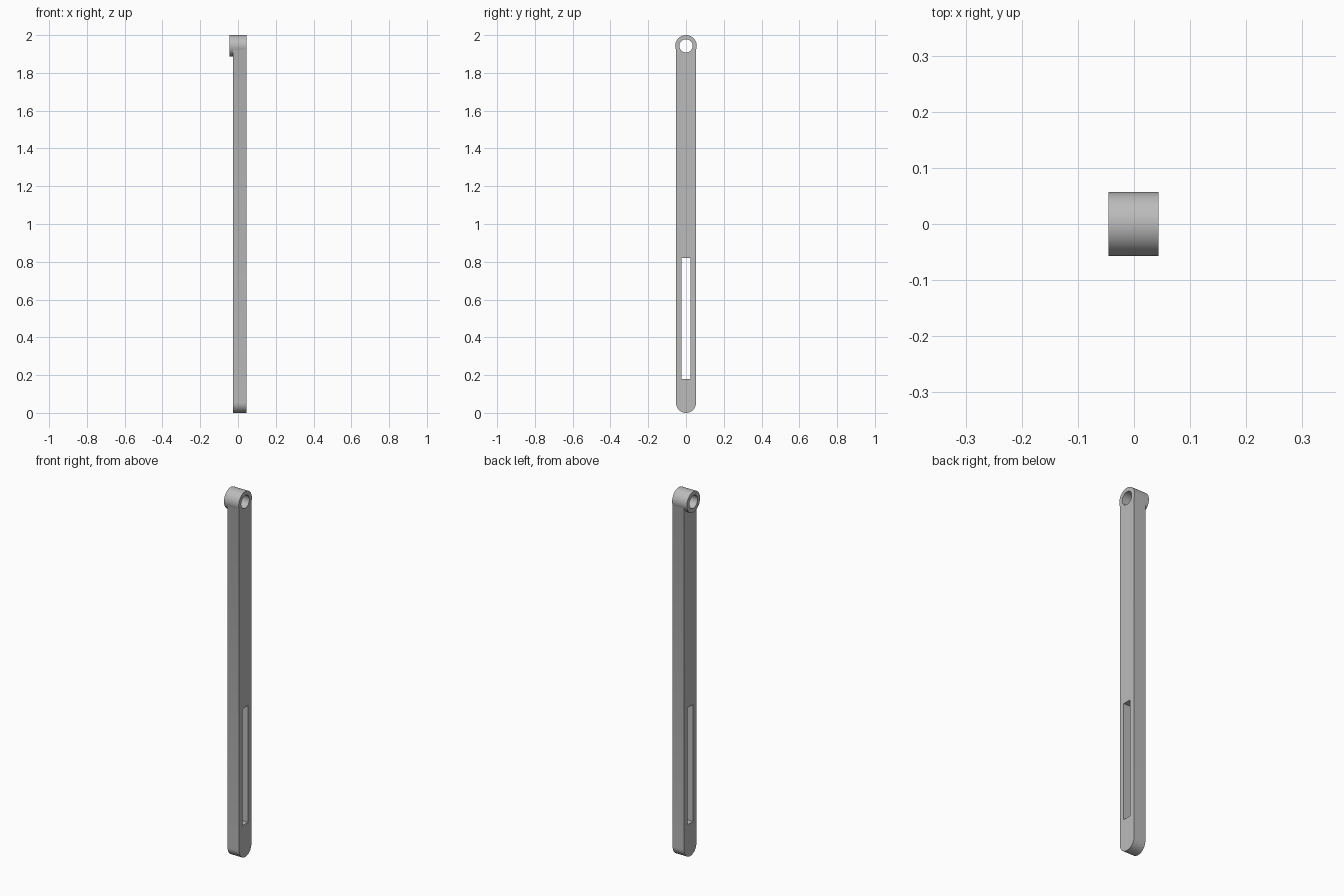
import bpy
import bmesh
import math

if "Cube" in bpy.data.objects:
    bpy.data.objects.remove(bpy.data.objects["Cube"], do_unlink=True)

BAR_X = (-0.026, 0.044)
RING_X = (-0.045, 0.044)
HALF_WIDTH = 0.053
RING_RADIUS, HOLE_RADIUS = 0.057, 0.035
RING_Z = 2 - RING_RADIUS
SLOT_HALF, SLOT_BOTTOM, SLOT_TOP = 0.024, 0.18, 0.82

grey = bpy.data.materials.new("plain_grey")
grey.use_nodes = True
colour = (0.5, 0.5, 0.5, 1)
grey.diffuse_color = colour
grey.node_tree.nodes["Principled BSDF"].inputs["Base Color"].default_value = colour


def arc(radius, z, start, end, steps):
    """Points (y, z) along an arc."""
    angles = [start + (end - start) * i / steps for i in range(steps + 1)]
    return [(radius * math.cos(a), z + radius * math.sin(a)) for a in angles]


def extrude_profile(name, points, x_range):
    """Solid made by sweeping a (y, z) outline along x."""
    bm = bmesh.new()
    face = bm.faces.new([bm.verts.new((x_range[0], y, z)) for y, z in points])
    swept = bmesh.ops.extrude_face_region(bm, geom=[face])
    moved = [v for v in swept["geom"] if isinstance(v, bmesh.types.BMVert)]
    bmesh.ops.translate(bm, verts=moved, vec=(x_range[1] - x_range[0], 0, 0))
    bmesh.ops.recalc_face_normals(bm, faces=bm.faces)
    mesh = bpy.data.meshes.new(name)
    bm.to_mesh(mesh)
    bm.free()
    mesh.materials.append(grey)
    obj = bpy.data.objects.new(name, mesh)
    bpy.context.collection.objects.link(obj)
    return obj


def combine(target, other, operation):
    """Apply a boolean and discard the helper."""
    mod = target.modifiers.new(operation.title(), "BOOLEAN")
    mod.operation = operation
    mod.solver = "EXACT"
    mod.object = other
    bpy.context.view_layer.objects.active = target
    bpy.ops.object.modifier_apply(modifier=mod.name)
    bpy.data.objects.remove(other, do_unlink=True)


def circle(radius):
    return arc(radius, RING_Z, 0, math.tau, 64)[:-1]


# Long bar with a rounded foot
outline = arc(HALF_WIDTH, HALF_WIDTH, math.pi, math.tau, 32)
outline += [(HALF_WIDTH, RING_Z), (-HALF_WIDTH, RING_Z)]
arm = extrude_profile("slotted_arm", outline, BAR_X)

# Eyelet boss at the top, flush with the bar on one side
combine(arm, extrude_profile("eyelet", circle(RING_RADIUS), RING_X), "UNION")

# Through hole and long slot
through = (-0.1, 0.1)
combine(arm, extrude_profile("hole_cutter", circle(HOLE_RADIUS), through), "DIFFERENCE")
slot = [(-SLOT_HALF, SLOT_BOTTOM), (SLOT_HALF, SLOT_BOTTOM),
        (SLOT_HALF, SLOT_TOP), (-SLOT_HALF, SLOT_TOP)]
combine(arm, extrude_profile("slot_cutter", slot, through), "DIFFERENCE")

# Smooth the round surfaces, keep the rims sharp
bpy.ops.object.select_all(action="DESELECT")
arm.select_set(True)
bpy.context.view_layer.objects.active = arm
bpy.ops.object.shade_smooth_by_angle(angle=math.radians(30))
